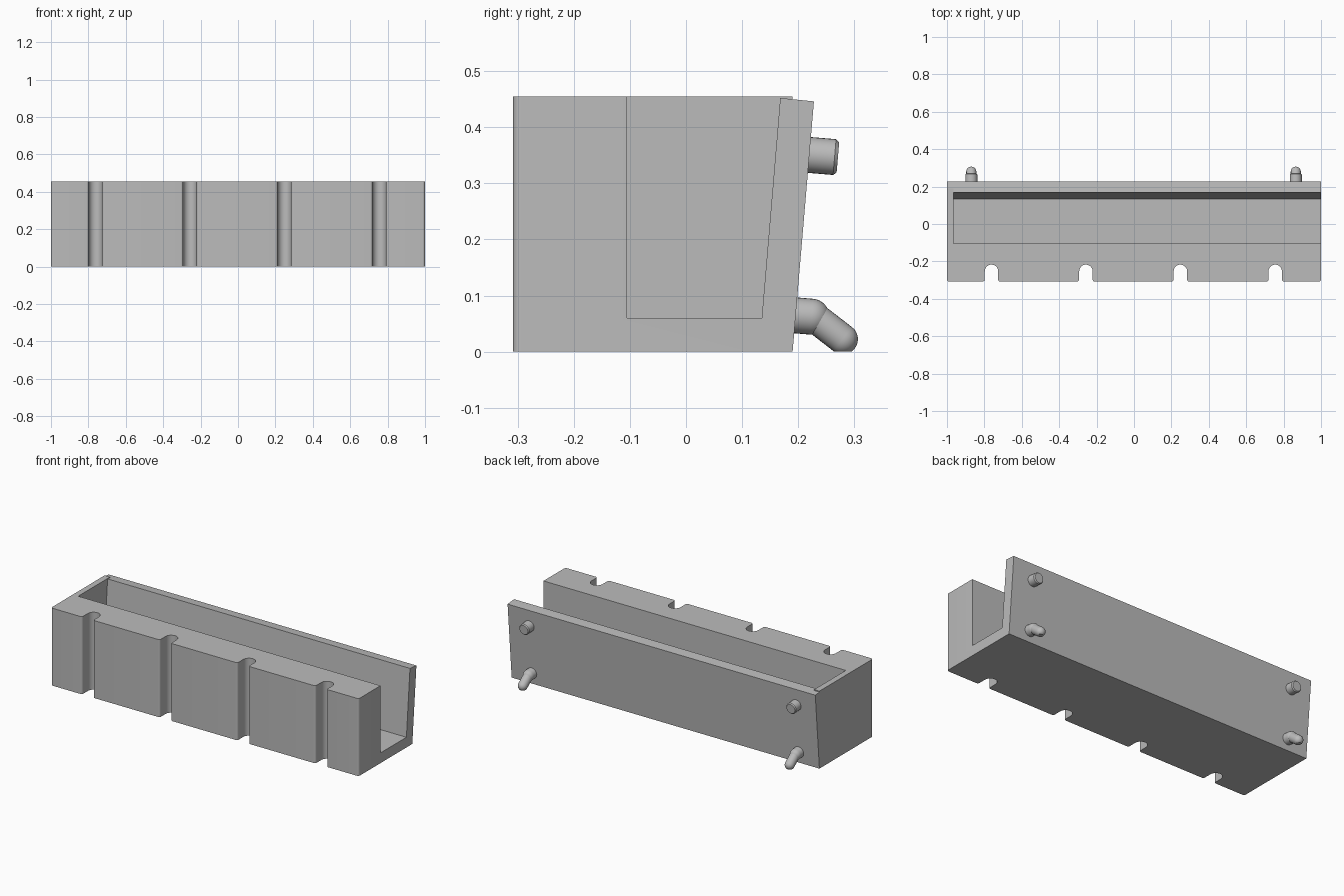
import bpy, bmesh
from math import sin, cos, pi, radians
from mathutils import Vector, Matrix

if "Cube" in bpy.data.objects:
    bpy.data.objects.remove(bpy.data.objects["Cube"])

grey = bpy.data.materials.new("light_grey")
grey.use_nodes = True
grey.diffuse_color = (0.5, 0.5, 0.5, 1)
grey.node_tree.nodes["Principled BSDF"].inputs["Base Color"].default_value = (0.5, 0.5, 0.5, 1)


def to_object(name, bm):
    bmesh.ops.recalc_face_normals(bm, faces=bm.faces[:])
    mesh = bpy.data.meshes.new(name)
    bm.to_mesh(mesh)
    bm.free()
    mesh.materials.append(grey)
    obj = bpy.data.objects.new(name, mesh)
    bpy.context.collection.objects.link(obj)
    return obj


def prism(name, outline, shift):
    bm = bmesh.new()
    face = bm.faces.new([bm.verts.new(p) for p in outline])
    new = bmesh.ops.extrude_face_region(bm, geom=[face])["geom"]
    bmesh.ops.translate(bm, vec=shift, verts=[v for v in new if isinstance(v, bmesh.types.BMVert)])
    return to_object(name, bm)


def arc(cx, cy, r, start, end, steps=8):
    angles = [radians(start + (end - start) * i / steps) for i in range(steps + 1)]
    return [(cx + r * cos(a), cy + r * sin(a)) for a in angles]


def smooth(obj):
    bpy.ops.object.select_all(action='DESELECT')
    obj.select_set(True)
    bpy.context.view_layer.objects.active = obj
    bpy.ops.object.shade_smooth_by_angle(angle=radians(30))


def boolean(obj, tool, operation):
    mod = obj.modifiers.new(operation.title(), 'BOOLEAN')
    mod.object, mod.operation, mod.solver = tool, operation, 'EXACT'
    bpy.context.view_layer.objects.active = obj
    bpy.ops.object.modifier_apply(modifier=mod.name)
    bpy.data.objects.remove(tool)


# Body outline: rounded front corners and four round-bottomed grooves
FRONT, BACK, TOP = -0.308, 0.19, 0.455
SLOT, LIP, CORNER = 0.036, 0.012, 0.013
outline = [(-1, BACK)] + arc(-1 + CORNER, FRONT + CORNER, CORNER, 180, 270)
for x in (-0.762, -0.257, 0.248, 0.755):
    outline += arc(x - SLOT - LIP, FRONT + LIP, LIP, 270, 360)
    outline += arc(x, -0.217 - SLOT, SLOT, 180, 0, 12)
    outline += arc(x + SLOT + LIP, FRONT + LIP, LIP, 180, 270)
outline += arc(1 - CORNER, FRONT + CORNER, CORNER, 270, 360) + [(1, BACK)]
body = prism("trough_body", [(x, y, 0) for x, y in outline], (0, 0, TOP))

# Leaning back plate
plate = [(0.13, 0), (BACK, 0), (0.228, 0.446), (0.168, 0.452)]
boolean(body, prism("back_plate", [(-1, y, z) for y, z in plate], (2, 0, 0)), 'UNION')

# Cavity, open at the top and at the left end
cavity = [(-0.105, 0.06), (0.135, 0.06), (0.168, 0.452), (0.228, 0.446),
          (0.25, 0.444), (0.25, 0.6), (-0.105, 0.6)]
cutter = prism("cavity_cutter", [(-0.965, y, z) for y, z in cavity], (2.2, 0, 0))
cutter.hide_render = True
boolean(body, cutter, 'DIFFERENCE')
smooth(body)


def lathe(bm, profile, origin, direction, sides=28):
    """Turn (distance, radius) pairs about an axis into a closed solid."""
    turn = Vector(direction).to_track_quat('Z', 'Y').to_matrix().to_4x4()
    place = Matrix.Translation(origin) @ turn
    rings = [[bm.verts.new(place @ Vector((r * cos(2 * pi * i / sides), r * sin(2 * pi * i / sides), d)))
              for i in range(sides)] for d, r in profile]
    for a, b in zip(rings, rings[1:]):
        for i in range(sides):
            j = (i + 1) % sides
            bm.faces.new((a[i], a[j], b[j], b[i]))
    bm.faces.new(rings[0][::-1])
    bm.faces.new(rings[-1])


def round_end(length, r):
    return [(0, r)] + [(length + r * sin(radians(a)), r * cos(radians(a))) for a in range(0, 90, 11)]


# Mounting pegs: straight above, bent hooks below
for side, x in (("right", -0.87), ("left", 0.865)):
    bm = bmesh.new()
    lathe(bm, [(0, 0.032), (0.062, 0.032), (0.068, 0.027)], (x, 0.203, 0.352), (0, 1, -0.085))
    smooth(to_object(side + "_upper_peg", bm))

    bm = bmesh.new()
    lathe(bm, round_end(0.044, 0.032), (x, 0.18, 0.066), (0, 1, -0.085))
    lathe(bm, round_end(0.065, 0.027), (x, 0.228, 0.062), (0, 0.79, -0.61))
    cut = bmesh.ops.bisect_plane(bm, geom=bm.verts[:] + bm.edges[:] + bm.faces[:],
                                 plane_co=(0, 0, 0), plane_no=(0, 0, -1), clear_outer=True)
    bmesh.ops.holes_fill(bm, edges=[e for e in cut["geom_cut"] if isinstance(e, bmesh.types.BMEdge)])
    smooth(to_object(side + "_lower_hook", bm))
